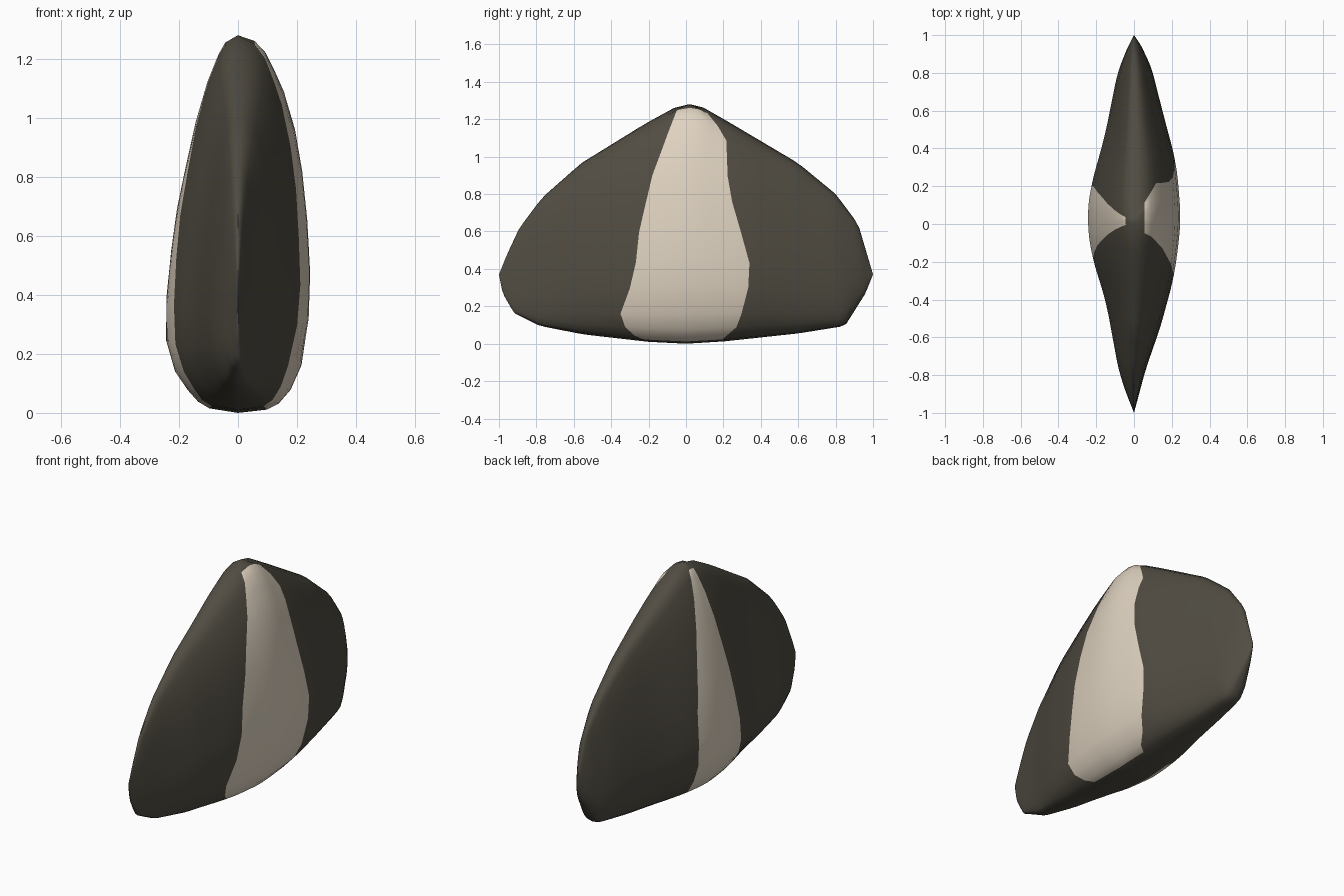
import bpy, bmesh, math

if "Cube" in bpy.data.objects:
    bpy.data.objects.remove(bpy.data.objects["Cube"])


def lerp(table, v):
    """Linear lookup in a list of (key, value) points."""
    if v <= table[0][0]:
        return table[0][1]
    for (a, p), (b, q) in zip(table, table[1:]):
        if v <= b:
            return p + (q - p) * (v - a) / (b - a)
    return table[-1][1]


def material(name, rgb):
    m = bpy.data.materials.new(name)
    m.diffuse_color = (*rgb, 1)
    m.use_nodes = True
    m.node_tree.nodes["Principled BSDF"].inputs["Base Color"].default_value = m.diffuse_color
    return m


# Side outline: upper and lower edge height along y
TOP = [(-1, .37), (-.96, .47), (-.89, .62), (-.77, .78), (-.56, .965), (-.22, 1.175), (-.05, 1.268),
       (.02, 1.28), (.08, 1.27), (.22, 1.19), (.6, .965), (.8, .80), (.92, .64), (1, .37)]
BOTTOM = [(-1, .37), (-.98, .27), (-.92, .165), (-.78, .095), (-.55, .05), (-.2, .01), (0, 0),
          (.2, .012), (.6, .055), (.85, .095), (.96, .27), (1, .37)]

# Per side: half width along y, cross profile over height, band edges over height
RIGHT = dict(
    sign=1,
    width=[(-1, 0), (-.72, .075), (-.6, .125), (-.27, .215), (.02, .25), (.32, .225), (.6, .15), (.88, .08), (1, 0)],
    profile=[(0, 0), (.008, .4), (.023, .56), (.06, .73), (.125, .88), (.25, .98), (.37, 1), (.51, .96),
             (.64, .89), (.75, .79), (.85, .64), (.91, .5), (.955, .38), (.985, .23), (1, 0)],
    low=[(0, -.2), (.03, -.3), (.1, -.36), (.25, -.3), (.4, -.26), (.52, -.25), (.75, -.18), (.9, -.1), (1, -.04)],
    high=[(0, .18), (.06, .27), (.2, .33), (.38, .34), (.55, .28), (.7, .225), (.92, .215), (.97, .15), (1, .08)])
LEFT = dict(
    sign=-1,
    width=[(-1, 0), (-.81, .075), (-.4, .15), (-.17, .225), (.03, .25), (.2, .23), (.46, .155), (.84, .08), (1, 0)],
    profile=[(0, 0), (.012, .4), (.03, .56), (.06, .7), (.11, .88), (.19, 1), (.3, 1), (.43, .93),
             (.54, .85), (.65, .73), (.77, .59), (.88, .42), (.95, .27), (.98, .18), (1, 0)],
    low=[(0, -.15), (.08, -.22), (.3, -.18), (.6, -.1), (.8, -.05), (1, .0)],
    high=[(0, .15), (.08, .21), (.4, .2), (.6, .16), (.8, .1), (1, .03)])

N_END, N_BAND = 24, 10


def half_width(table, y):
    """Half width, softened so the flanks have no hard creases."""
    d = min(.09, 1 - abs(y))
    return sum(lerp(table, y + d * k) for k in (-1, -.5, 0, .5, 1)) / 5


def stations(lo, hi):
    """Positions along y, closer together at both tips, aligned to the band."""
    ease = [math.sin(i / N_END * math.pi / 2) for i in range(N_END)]
    front = [lo + (-1 - lo) * e for e in ease]
    back = [hi + (1 - hi) * e for e in ease]
    band = [lo + (hi - lo) * i / N_BAND for i in range(1, N_BAND)]
    return [-1] + front[::-1] + band + back + [1]


bm = bmesh.new()
for side in (RIGHT, LEFT):
    rows = []
    for t, p in side["profile"]:
        # both sides share the same stations along the top and bottom ridge
        src = LEFT if p == 0 else side
        row = []
        for y in stations(lerp(src["low"], t), lerp(src["high"], t)):
            zb, zt = lerp(BOTTOM, y), lerp(TOP, y)
            x = side["sign"] * p * half_width(side["width"], y)
            row.append(bm.verts.new((x, y, zb + (zt - zb) * t)))
        rows.append(row)
    last = len(rows) - 2
    for j in range(last + 1):
        for i in range(len(rows[0]) - 1):
            q = [rows[j][i], rows[j][i + 1], rows[j + 1][i + 1], rows[j + 1][i]]
            f = bm.faces.new(q if side["sign"] > 0 else q[::-1])
            # pale band in the middle columns, dark along the ridges
            in_band = N_END + 1 <= i + 1 - 0 and i < N_END + N_BAND and i >= N_END
            f.material_index = 1 if in_band and 0 < j < last else 0
bmesh.ops.remove_doubles(bm, verts=bm.verts, dist=.0005)
bmesh.ops.recalc_face_normals(bm, faces=bm.faces)

mesh = bpy.data.meshes.new("seed_body")
bm.to_mesh(mesh)
bm.free()
body = bpy.data.objects.new("seed_body", mesh)
bpy.context.collection.objects.link(body)
mesh.materials.append(material("dark brown grey", (.082, .073, .055)))
mesh.materials.append(material("pale cream", (.74, .65, .53)))

bpy.context.view_layer.objects.active = body
body.select_set(True)
bpy.ops.object.shade_smooth_by_angle(angle=math.radians(60))
